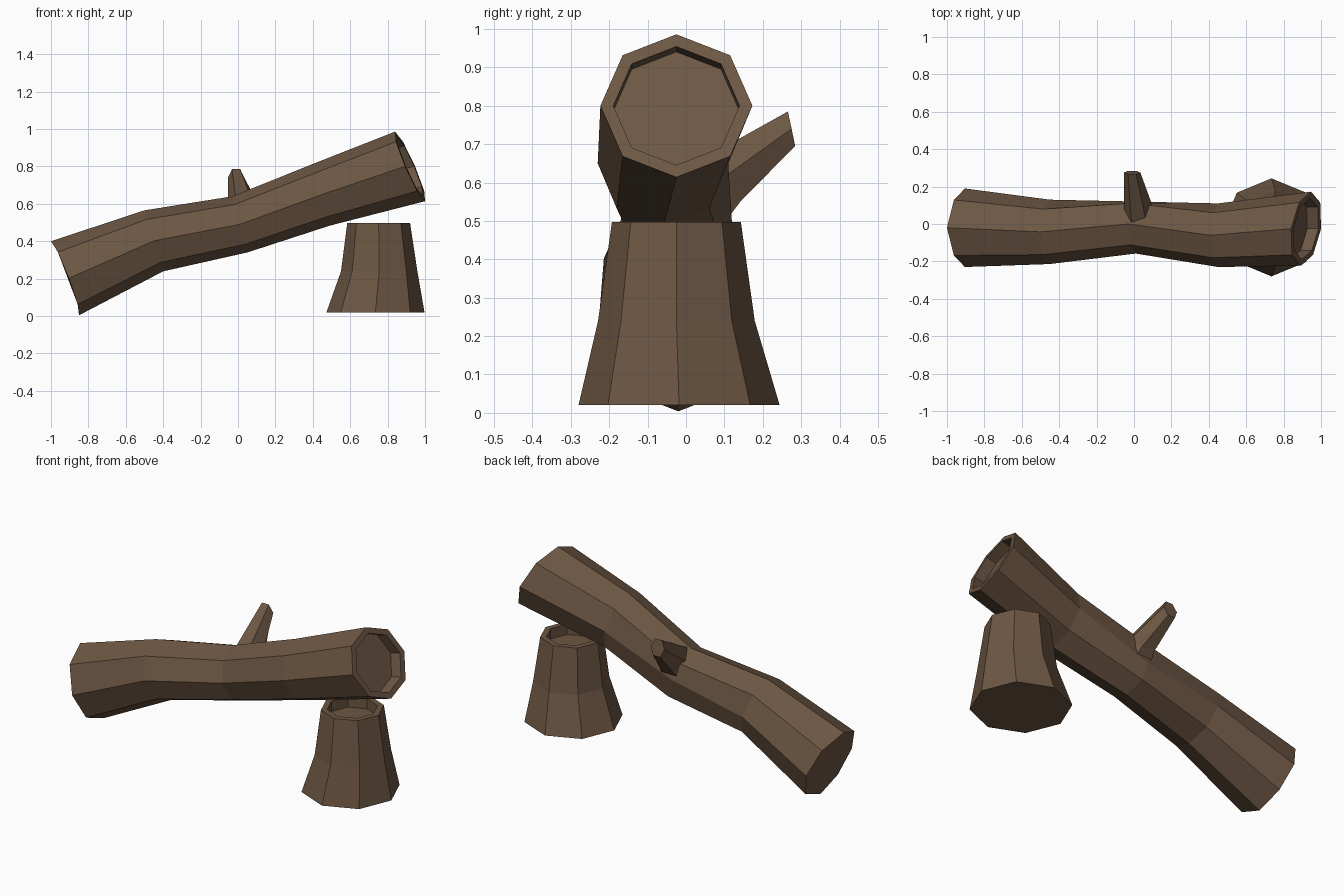
import bpy, bmesh, math
from mathutils import Vector

if "Cube" in bpy.data.objects:
    bpy.data.objects.remove(bpy.data.objects["Cube"])

bark = bpy.data.materials.new("brown_bark")
bark.diffuse_color = (0.152, 0.094, 0.056, 1)
bark.use_nodes = True
bark.node_tree.nodes["Principled BSDF"].inputs["Base Color"].default_value = bark.diffuse_color


def ring(center, up, side, n, start=0.0):
    """Points of an n-gon spanned by the up and side half-axes."""
    c, u, s = Vector(center), Vector(up), Vector(side)
    angles = [start + 2 * math.pi * i / n for i in range(n)]
    return [c + u * math.cos(a) + s * math.sin(a) for a in angles]


def recess(points, scale, shift):
    """Rim, and sunken floor, made from the last ring of a trunk."""
    mid = sum(points, Vector()) / len(points)
    rim = [mid + (p - mid) * scale for p in points]
    return [rim, [p + Vector(shift) for p in rim]]


def loft(name, rings):
    """Skin consecutive rings and cap both ends."""
    bm = bmesh.new()
    rows = [[bm.verts.new(p) for p in r] for r in rings]
    n = len(rows[0])
    for a, b in zip(rows, rows[1:]):
        for i in range(n):
            j = (i + 1) % n
            bm.faces.new((a[i], a[j], b[j], b[i]))
    bm.faces.new(rows[0])
    bm.faces.new(rows[-1])
    bmesh.ops.recalc_face_normals(bm, faces=bm.faces)
    mesh = bpy.data.meshes.new(name)
    bm.to_mesh(mesh)
    bm.free()
    mesh.materials.append(bark)
    obj = bpy.data.objects.new(name, mesh)
    bpy.context.collection.objects.link(obj)
    return obj


# Leaning log: crooked eight-sided trunk (centre, up half-axis, side half-axis)
log = [ring(c, u, s, 8) for c, u, s in (
    ((-0.925, -0.02, 0.202), (-0.075, 0, 0.198), (0, 0.21, 0)),
    ((-0.45, -0.042, 0.402), (-0.05, 0, 0.163), (0, 0.172, 0)),
    ((0.01, 0.0, 0.49), (-0.04, 0, 0.15), (0, 0.158, 0)),
    ((0.45, -0.06, 0.65), (-0.04, 0, 0.167), (0, 0.17, 0)),
    ((0.92, -0.025, 0.80), (-0.08, 0, 0.186), (0.027, 0.198, 0)),
)]
for p in log[0]:  # slightly rounded lower end
    p.x += 0.1 * abs(p.y + 0.02)
for p in log[2]:  # flattened back where the branch leaves
    p.y = min(p.y, 0.12)
log += recess(log[-1], 0.83, (-0.06, 0, -0.014))
loft("fallen_log", log)

# Branch stub growing up and back from the middle of the log
loft("branch_stub", [ring(c, u, (a, 0, 0), 6, math.pi / 6) for c, u, a in (
    ((0.03, 0.05, 0.56), (0, -0.065, 0.065), 0.1),
    ((0.027, 0.075, 0.597), (0, -0.08, 0.05), 0.08),
    ((-0.01, 0.275, 0.74), (0, -0.011, 0.052), 0.044),
)])

# Stump: flared eight-sided trunk with a hollow top
stump = [ring((x, y, z), (r, 0, 0), (0, r, 0), 8) for x, y, z, r in (
    (0.735, -0.018, 0.02, 0.262),
    (0.755, -0.025, 0.24, 0.204),
    (0.752, -0.025, 0.497, 0.168),
)]
stump += recess(stump[-1], 0.8, (0, 0, -0.06))
loft("stump", stump)
